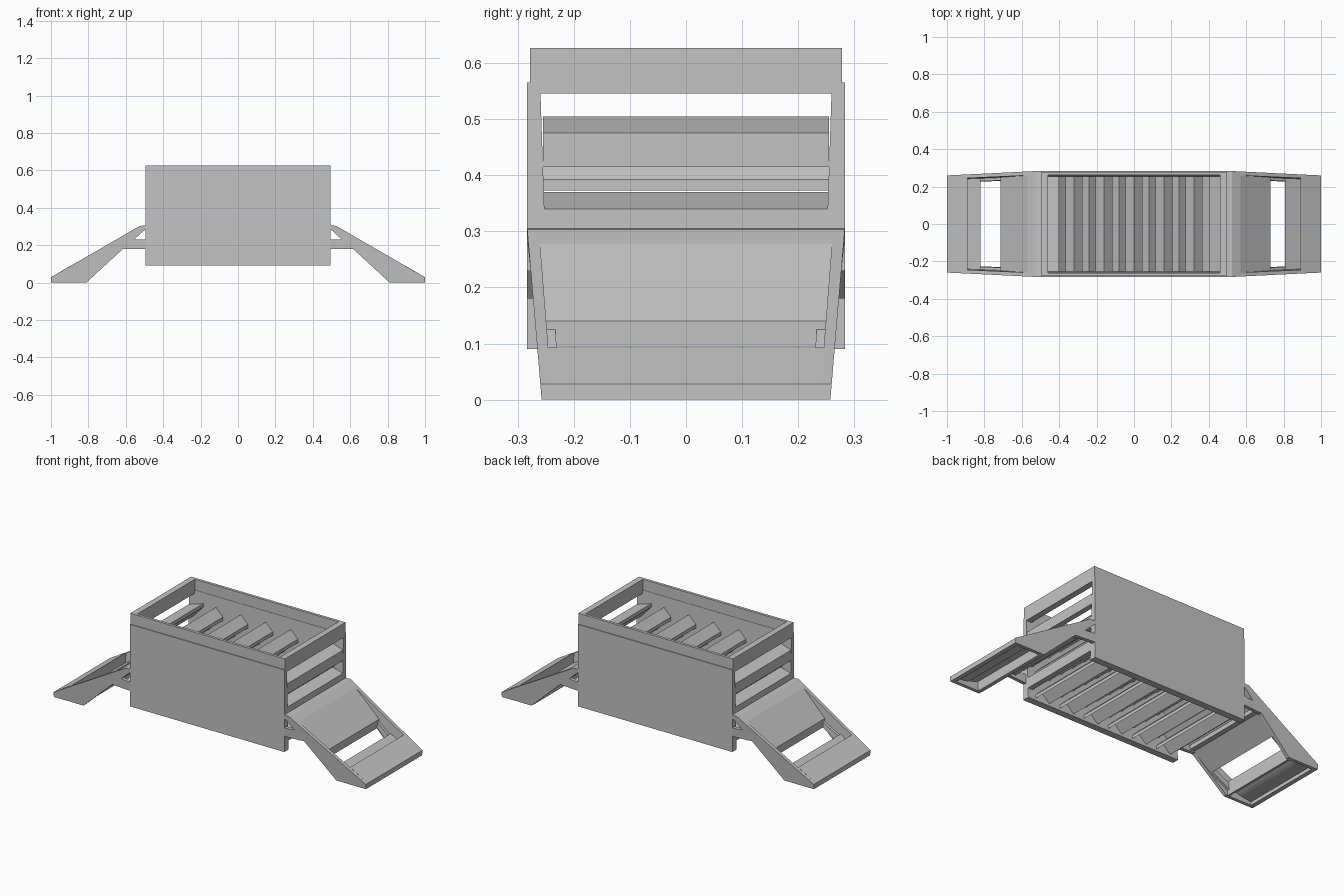
import bpy
import bmesh

cube = bpy.data.objects.get("Cube")
if cube:
    bpy.data.objects.remove(cube, do_unlink=True)

grey = bpy.data.materials.new("plain grey")
grey.use_nodes = True
grey.diffuse_color = (0.55, 0.55, 0.55, 1)
grey.node_tree.nodes["Principled BSDF"].inputs["Base Color"].default_value = (0.55, 0.55, 0.55, 1)


def loft(name, ring_a, ring_b):
    """Solid between two matching outlines."""
    bm = bmesh.new()
    a = [bm.verts.new(p) for p in ring_a]
    b = [bm.verts.new(p) for p in ring_b]
    bm.faces.new(a)
    bm.faces.new(b)
    for i in range(len(a)):
        j = (i + 1) % len(a)
        bm.faces.new((a[i], a[j], b[j], b[i]))
    bmesh.ops.recalc_face_normals(bm, faces=bm.faces)
    mesh = bpy.data.meshes.new(name)
    bm.to_mesh(mesh)
    bm.free()
    mesh.materials.append(grey)
    bpy.context.collection.objects.link(bpy.data.objects.new(name, mesh))


def lean(x, z):
    """Ramps get narrower towards the ground."""
    return 1 - 0.3 * max(0, 0.303 - z) if x > 0.5 else 1


def prism(name, profile, y0, y1, side=1):
    """Extrude an x-z profile across y."""
    loft(name, *[[(side * x, y * lean(x, z), z) for x, z in profile] for y in (y0, y1)])


def box(name, x0, x1, y0, y1, z0, z1):
    prism(name, [(x0, z0), (x1, z0), (x1, z1), (x0, z1)], y0, y1)


END = 0.495    # half length of the body
WALL = 0.283   # half width of the body
INNER = 0.262  # inner face of the rim and ramp cheeks

# Long walls, thicker at the bottom, and the upper rim
for label, s in (("front", -1), ("back", 1)):
    section = [(s * WALL, 0.09), (s * WALL, 0.565), (s * 0.26, 0.565), (s * 0.244, 0.09)]
    loft(label + "_wall", *[[(x, y, z) for y, z in section] for x in (-END, END)])
    box(label + "_rim", -END, END, s * INNER, s * 0.278, 0.565, 0.627)

# Ramp outlines shared by both ends
cheek = [(END, 0.305), (0.525, 0.303), (1, 0.028), (1, 0), (0.81, 0), (0.615, 0.18),
         (END, 0.18), (END, 0.23), (0.555, 0.23), (END, 0.285)]

for label, s, lip, hole in (("left", 1, 0.73, 0.808), ("right", -1, 0.715, 0.82)):
    # Slotted end: rim beam and sills sloping up to the inside
    box(label + "_end_beam", s * 0.46, s * END, -INNER, INNER, 0.546, 0.627)
    for i, top in enumerate((0.475, 0.34, 0.205)):
        sill = [(END, top - 0.06), (END, top), (0.40, top + 0.03),
                (0.40, top + 0.01), (0.465, top - 0.06)]
        prism(f"{label}_sill_{i + 1}", sill, -0.255, 0.255, s)

    # Ramp: two cheeks, sunken slide, hollow toe and a cross beam
    for cheek_label, y in (("front", -1), ("back", 1)):
        prism(f"{label}_ramp_{cheek_label}_cheek", cheek, y * INNER, y * WALL, s)
        rail = [(lip, 0.095), (lip, 0.125), (hole, 0.07), (hole, 0.03)]
        prism(f"{label}_ramp_{cheek_label}_rail", rail, y * 0.246, y * INNER, s)
    slide = [(END, 0.305), (0.525, 0.303), (0.57, 0.277), (lip, 0.14),
             (lip, 0.095), (0.555, 0.23), (END, 0.285)]
    prism(label + "_ramp_slide", slide, -INNER, INNER, s)
    toe = [(0.89, 0.093), (1, 0.028), (1, 0), (0.975, 0), (0.975, 0.02), (0.91, 0.03),
           (0.83, 0.055), (0.83, 0), (hole, 0), (hole, 0.08), (0.89, 0.035)]
    prism(label + "_ramp_toe", toe, -INNER, INNER, s)
    box(label + "_cross_beam", s * 0.58, s * 0.61, -0.25, 0.25, 0.185, 0.225)

# Staggered rows of roof-shaped louvres inside the body
for row in range(6):
    top = 0.505 - 0.0675 * row
    spots = (-4, -2, 0, 2, 4) if row % 2 == 0 else (-5, -3, -1, 1, 3, 5)
    for i, spot in enumerate(spots):
        x = 0.08 * spot
        w = 0.045
        chevron = [(x - w, top - w), (x, top), (x + w, top - w),
                   (x + w, top - w - 0.02), (x, top - 0.02), (x - w, top - w - 0.02)]
        prism(f"louvre_row_{row + 1}_{i + 1}", chevron, -0.255, 0.255)
